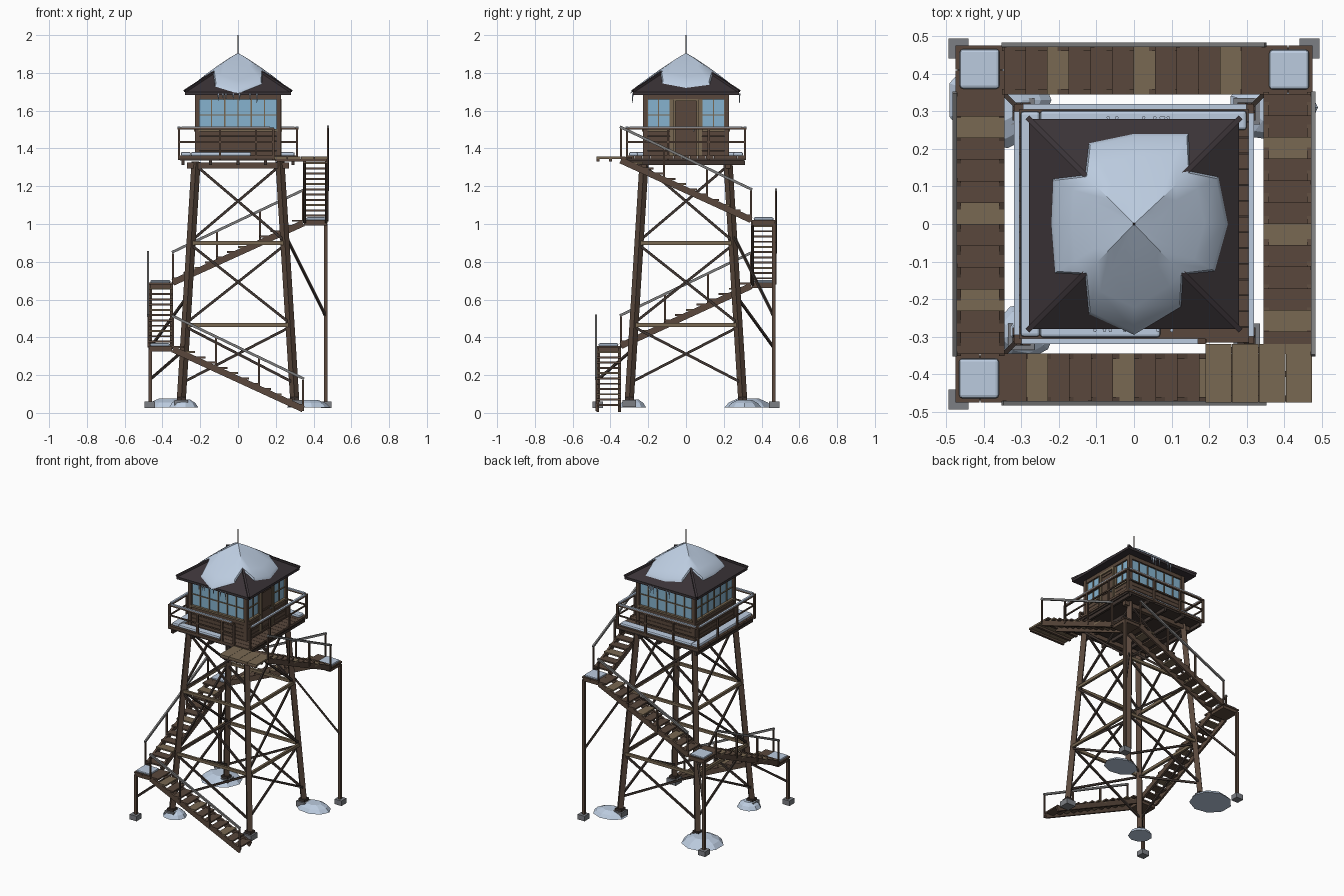
import bpy, bmesh, math, random
from mathutils import Vector, Matrix

if "Cube" in bpy.data.objects:
    bpy.data.objects.remove(bpy.data.objects["Cube"])
random.seed(4)

COL = dict(wood=(.10, .064, .045), light=(.19, .14, .085), dark=(.05, .036, .03), roof=(.042, .033, .038),
           snow=(.5, .6, .74), glass=(.24, .45, .62), stone=(.2, .21, .23), rail=(.2, .2, .2))
MATS = {}
for n, c in COL.items():
    MATS[n] = bpy.data.materials.new(n)
    MATS[n].diffuse_color = (*c, 1)
Z = Vector((0, 0, 1))


class Part:
    """Collects boxes and beams into one mesh object."""
    def __init__(self, name, mat, rot=0):
        self.bm, self.name, self.mat = bmesh.new(), name, mat
        self.rot = Matrix.Rotation(rot, 4, 'Z')

    def box(self, lo, hi):
        c = [(a + b) / 2 for a, b in zip(lo, hi)]
        s = [abs(b - a) for a, b in zip(lo, hi)]
        m = self.rot @ Matrix.Translation(c) @ Matrix.Diagonal((*s, 1))
        bmesh.ops.create_cube(self.bm, size=1, matrix=m)

    def beam(self, p, q, w, h=None):
        p, q = Vector(p), Vector(q)
        d = (q - p).normalized()
        side = d.cross(Z).normalized() if abs(d.z) < .999 else Vector((1, 0, 0))
        m = Matrix((side, d, side.cross(d))).transposed().to_4x4()
        m = Matrix.Translation((p + q) / 2) @ m @ Matrix.Diagonal((w, (q - p).length, h or w, 1))
        bmesh.ops.create_cube(self.bm, size=1, matrix=self.rot @ m)

    def cone(self, c, r1, r2, z0, z1, n=6):
        m = Matrix.Translation((c[0], c[1], (z0 + z1) / 2))
        bmesh.ops.create_cone(self.bm, cap_ends=True, segments=n, radius1=r1, radius2=r2,
                              depth=z1 - z0, matrix=self.rot @ m)

    def done(self, bevel=0):
        bmesh.ops.recalc_face_normals(self.bm, faces=self.bm.faces)
        me = bpy.data.meshes.new(self.name)
        self.bm.to_mesh(me)
        ob = bpy.data.objects.new(self.name, me)
        bpy.context.collection.objects.link(ob)
        me.materials.append(MATS[self.mat])
        if bevel:
            mod = ob.modifiers.new("bevel", 'BEVEL')
            mod.width, mod.segments = bevel, 2
        return ob


def leg_r(z):
    return .30 - (z - .07) / 1.26 * .078


QUARTERS = [-i * math.pi / 2 for i in range(4)]

# Legs, footings and bracing, one tower face at a time
for i, a in enumerate(QUARTERS):
    face = ("front", "left", "back", "right")[i]
    p = Part(face + "_leg", "wood", a)
    p.beam((-leg_r(.07), -leg_r(.07), .07), (-leg_r(1.33), -leg_r(1.33), 1.33), .034)
    p.done()
    p = Part(face + "_footing", "stone", a)
    p.box((-.335, -.335, .03), (-.265, -.265, .068))
    p.done()
    p = Part(face + "_base_plate", "dark", a)
    p.box((-.323, -.323, .068), (-.275, -.275, .085))
    p.done()
    p = Part(face + "_cross_braces", "dark", a)
    for z0, z1 in ((.16, .455), (.475, .89), (.91, 1.31)):
        for s in (-1, 1):
            o = .006 * s
            p.beam((-s * leg_r(z0), -leg_r(z0) + o, z0), (s * leg_r(z1), -leg_r(z1) + o, z1), .011, .014)
    p.done()
    p = Part(face + "_girts", "light", a)
    for z in (.465, .90):
        p.beam((-leg_r(z), -leg_r(z) - .008, z), (leg_r(z), -leg_r(z) - .008, z), .016, .02)
    p.done()

# Stair flights wind clockwise round the tower
LEVEL = [.02, .355, .69, 1.022, 1.355]
for i, a in enumerate(QUARTERS):
    n = "flight_%d_" % (i + 1)
    z0, z1 = LEVEL[i], LEVEL[i + 1]
    p = Part(n + "stringers", "wood", a)
    for y in (-.468, -.352):
        p.beam((.345, y, z0), (-.345, y, z1 - .018), .014, .034)
    p.done()
    parts = [Part(n + "treads", "wood", a), Part(n + "pale_treads", "light", a)]
    for k in range(12):
        x = .345 - (k + .5) * .0575
        z = z0 + (k + .6) / 12 * (z1 - z0) + .006
        parts[k % 4 == 2].box((x - .03, -.475, z - .005), (x + .03, -.345, z + .005))
    for p in parts:
        p.done()
    p = Part(n + "rail_posts", "wood", a)
    for t in (0, .34, .67, 1):
        x, z = .345 - .69 * t, z0 + (z1 - z0) * t
        p.beam((x, -.475, z - .01), (x, -.475, z + .155), .01)
    p.done()
    p = Part(n + "handrail", "rail", a)
    p.beam((.35, -.477, z0 + .16), (-.35, -.477, z1 + .16), .012, .014)
    p.done()
    if i == 3:
        continue
    # Corner landing on its own post
    p = Part("landing_%d" % (i + 1), "wood", a)
    for k in range(2):
        p.box((-.475 + k * .066, -.475, z1 - .01), (-.411 + k * .066, -.345, z1))
    p.box((-.47, -.47, z1 - .03), (-.35, -.35, z1 - .01))
    p.done()
    p = Part("landing_%d_post" % (i + 1), "wood", a)
    p.beam((-.465, -.465, .06), (-.465, -.465, z1 - .02), .018)
    p.done()
    p = Part("landing_%d_brace" % (i + 1), "dark", a)
    zl = z1 - .07 if i else z1 - .02
    p.beam((-.465, -.465, z1 * .5), (-leg_r(zl), -leg_r(zl), zl), .012)
    p.done()
    p = Part("landing_%d_footing" % (i + 1), "stone", a)
    p.box((-.494, -.494, .025), (-.44, -.44, .06))
    p.done()
    p = Part("landing_%d_snow" % (i + 1), "snow", a)
    p.box((-.466, -.464, z1 - .003), (-.36, -.358, z1 + .014))
    p.done(.012)

# Top landing at the entrance
p = Part("entrance_landing", "light")
for k in range(4):
    p.box((.19 + k * .0715, -.475, 1.345), (.26 + k * .0715, -.32, 1.357))
p.done()
p = Part("entrance_landing_frame", "wood")
for y in (-.465, -.40, -.335):
    p.box((.195, y - .008, 1.332), (.47, y + .008, 1.345))
p.done()

# Lookout deck with boards, joists and beams
p = Part("deck_boards", "wood")
for k in range(15):
    y = -.315 + k * .042
    p.box((-.315, y, 1.347), (.315, y + .04, 1.362))
p.done()
p = Part("deck_joists", "dark")
for k in range(5):
    x = -.292 + k * .146
    p.box((x - .008, -.312, 1.312), (x + .008, .312, 1.337))
p.box((-.308, -.308, 1.335), (.308, .308, 1.347))
p.done()
p = Part("deck_beams", "wood")
for s in (-1, 1):
    p.box((-.27, s * .222 - .014, 1.295), (.27, s * .222 + .014, 1.325))
p.done()

# Deck railing, open in front of the entrance landing
for i, a in enumerate(QUARTERS):
    face = ("front", "left", "back", "right")[i]
    end = .19 if i == 0 else .315
    p = Part(face + "_deck_railing", "wood", a)
    for x in [-.312, -.095, .095 if i == 0 else .12, end - .003]:
        p.beam((x, -.312, 1.34), (x, -.312, 1.505), .012)
    p.box((-.318, -.319, 1.5), (end, -.305, 1.511))
    p.box((-.318, -.316, 1.43), (end, -.308, 1.439))
    p.done()
    p = Part(face + "_railing_snow", "snow", a)
    p.box((-.30, -.319, 1.511), (end - .02, -.305, 1.517))
    p.done()

p = Part("deck_snow", "snow")
p.box((-.302, -.3, 1.36), (-.25, .3, 1.382))
p.box((-.25, .25, 1.36), (.3, .302, 1.38))
p.box((-.25, -.302, 1.36), (.07, -.255, 1.38))
p.done(.008)

# Cabin core and walls
p = Part("cabin_core", "dark")
p.box((-.212, -.212, 1.36), (.212, .212, 1.69))
p.done()
for i, a in enumerate(QUARTERS):
    face = ("front", "left", "back", "right")[i]
    spans = [(-.21, .21, 6)] if i < 3 else [(-.205, -.085, 2), (.085, .205, 2)]
    siding = Part(face + "_siding", "wood", a)
    glass = Part(face + "_window_glass", "glass", a)
    frame = Part(face + "_window_frame", "light", a)
    for x0, x1, n in spans:
        for k in range(5):
            siding.box((x0, -.224, 1.362 + k * .026), (x1, -.21, 1.386 + k * .026))
        glass.box((x0, -.215, 1.5), (x1, -.21, 1.66))
        frame.box((x0, -.232, 1.49), (x1, -.21, 1.502))
        frame.box((x0, -.222, 1.575), (x1, -.21, 1.58))
        for k in range(n + 1):
            x = x0 + (x1 - x0) * k / n
            frame.box((x - .003, -.222, 1.5), (x + .003, -.21, 1.66))
    siding.box((-.225, -.226, 1.658), (.225, -.21, 1.69))
    siding.box((-.228, -.228, 1.36), (-.203, -.203, 1.69))
    for q in (siding, glass, frame):
        q.done()

# Door on the right wall
a = QUARTERS[3]
p = Part("door_frame", "light", a)
for s in (-1, 1):
    p.box((s * .07, -.23, 1.36), (s * .055, -.21, 1.66))
    p.box((s * .07, -.22, 1.36), (s * .086, -.21, 1.66))
p.box((-.07, -.23, 1.65), (.07, -.21, 1.662))
p.done()
p = Part("door_leaf", "wood", a)
p.box((-.055, -.22, 1.362), (.055, -.21, 1.65))
for z in (1.38, 1.50, 1.63):
    p.box((-.045, -.225, z), (.045, -.215, z + .012))
p.done()
p = Part("door_knob", "rail", a)
p.box((.036, -.234, 1.49), (.046, -.22, 1.50))
p.done()

# Pyramid roof with fascia and hip caps
SLOPE, PEAK = .67, 1.887
p = Part("roof", "roof")
p.box((-.28, -.28, 1.683), (.28, .28, 1.70))
bmesh.ops.create_cone(p.bm, cap_ends=True, segments=4, radius1=.28 * 2 ** .5, radius2=0, depth=PEAK - 1.70,
                      matrix=Matrix.Translation((0, 0, (PEAK + 1.70) / 2)) @ Matrix.Rotation(math.pi / 4, 4, 'Z'))
p.done()
p = Part("hip_caps", "roof")
for sx in (-1, 1):
    for sy in (-1, 1):
        p.beam((sx * .282, sy * .282, 1.703), (sx * .03, sy * .03, 1.868), .014, .012)
p.done()

# Roof snow: melted outline draped over the pyramid
OUT = [(-.12, .215), (0, .24), (.145, .24), (.15, .14), (.225, .125), (.25, 0), (.215, -.125), (.13, -.135),
       (.125, -.22), (0, -.295), (-.12, -.24), (-.13, -.135), (-.21, -.13), (-.22, 0), (-.215, .12), (-.13, .13)]
p = Part("roof_snow", "snow")
rings = []
for s, lift in ((1, .001), (.97, .014), (.75, .02), (.5, .023), (.22, .022)):
    rings.append([p.bm.verts.new((x * s, y * s, PEAK + lift - SLOPE * s * max(abs(x), abs(y)))) for x, y in OUT])
top = p.bm.verts.new((0, 0, PEAK + .018))
for r0, r1 in zip(rings, rings[1:] + [[top] * 16]):
    for k in range(16):
        j = (k + 1) % 16
        p.bm.faces.new((r0[k], r0[j], r1[j], r1[k]) if r1[0] is not top else (r0[k], r0[j], top))
ob = p.done()
bpy.context.view_layer.objects.active = ob
ob.select_set(True)
bpy.ops.object.shade_smooth_by_angle(angle=math.radians(35))

p = Part("mast", "dark")
p.cone((0, 0), .004, .003, 1.88, 2.0, 8)
p.done()

# Icicles under the front and back eaves
p = Part("icicles", "snow")
for s in (-1, 1):
    for k in range(7):
        p.cone((random.uniform(-.12, .12), s * .283), .001, .005, 1.69 - random.uniform(.03, .055), 1.69, 5)
p.done()

# Low-poly snow drifts round three of the legs
for name, x, y, rx, ry, h in (("left_back", -.36, .33, .14, .13, .05), ("right_back", .37, .31, .12, .09, .042),
                              ("left_front", -.29, -.285, .08, .075, .045)):
    p = Part(name + "_snow_drift", "snow")
    rings = []
    for s, z in ((1, 0), (.8, .55), (.45, .95)):
        rings.append([p.bm.verts.new((x + rx * s * math.cos(t * .698), y + ry * s * math.sin(t * .698), .028 + h * z))
                      for t in range(9)])
    for r0, r1 in zip(rings, rings[1:]):
        for k in range(9):
            p.bm.faces.new((r0[k], r0[(k + 1) % 9], r1[(k + 1) % 9], r1[k]))
    p.bm.faces.new(rings[0][::-1])
    p.bm.faces.new(rings[-1])
    p.done()

for m in bpy.data.materials:
    if m.users and not m.is_grease_pencil:
        m.use_nodes = True
        m.node_tree.nodes["Principled BSDF"].inputs["Base Color"].default_value = m.diffuse_color
